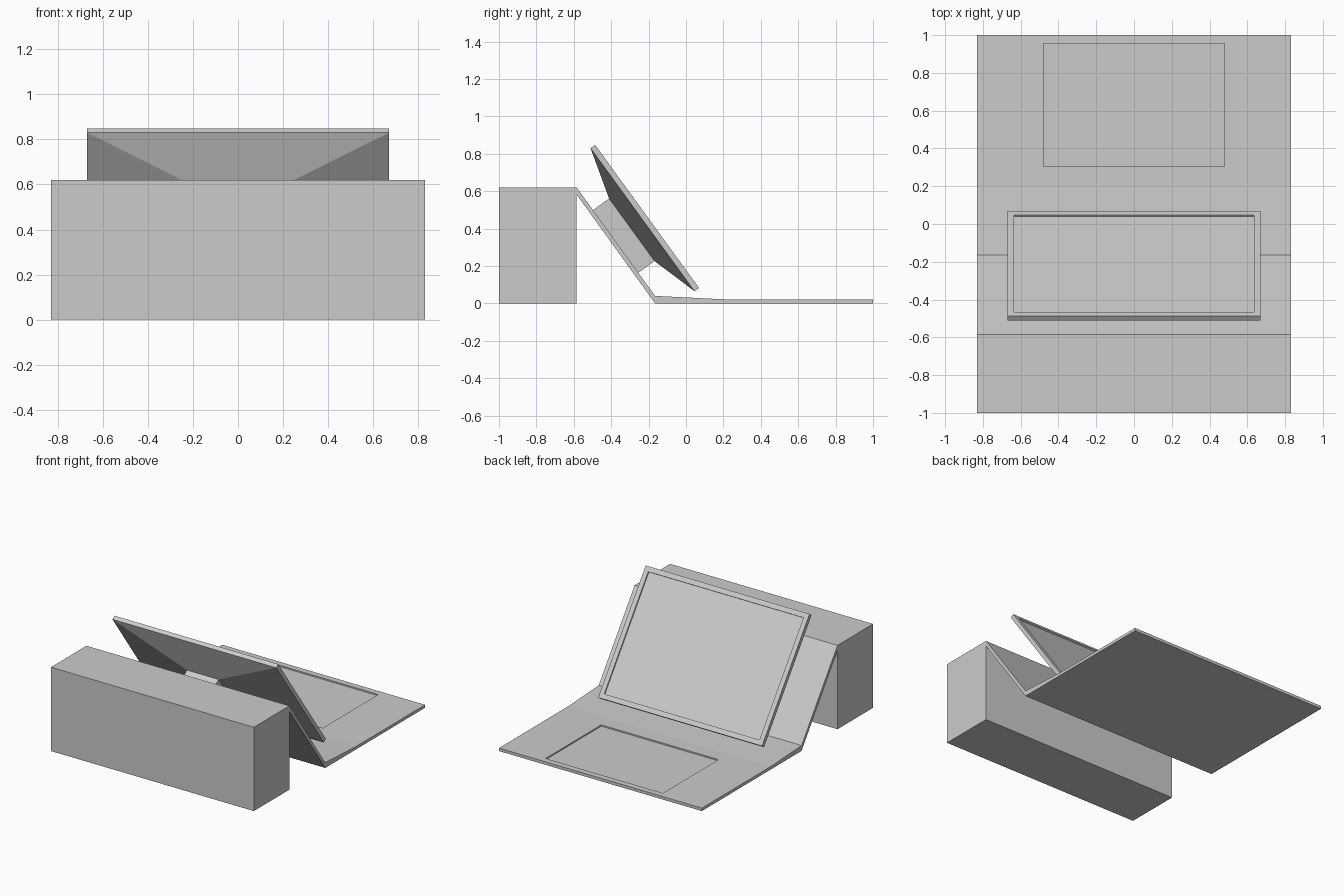
import bpy, bmesh, math
from mathutils import Matrix, Vector

if "Cube" in bpy.data.objects:
    bpy.data.objects.remove(bpy.data.objects["Cube"])


def make(name, bm):
    bmesh.ops.recalc_face_normals(bm, faces=bm.faces)
    mesh = bpy.data.meshes.new(name)
    bm.to_mesh(mesh)
    bm.free()
    ob = bpy.data.objects.new(name, mesh)
    bpy.context.collection.objects.link(ob)
    return ob


def loft(name, rings, mat=Matrix()):
    """Closed solid from rectangles (half_x, y_min, y_max, z)."""
    bm = bmesh.new()
    loops = [[bm.verts.new(mat @ Vector(p)) for p in
              ((-x, a, z), (x, a, z), (x, b, z), (-x, b, z))]
             for x, a, b, z in rings]
    for lo, hi in zip(loops, loops[1:]):
        for i in range(4):
            j = (i + 1) % 4
            bm.faces.new((lo[i], lo[j], hi[j], hi[i]))
    bm.faces.new(loops[0][::-1])
    bm.faces.new(loops[-1])
    return make(name, bm)


def extrude_profile(name, pts, half_x):
    """Side profile of (y, z) points extruded across x."""
    bm = bmesh.new()
    face = bm.faces.new([bm.verts.new((-half_x, y, z)) for y, z in pts])
    ext = bmesh.ops.extrude_face_region(bm, geom=[face])
    verts = [v for v in ext["geom"] if isinstance(v, bmesh.types.BMVert)]
    bmesh.ops.translate(bm, verts=verts, vec=(2 * half_x, 0, 0))
    return make(name, bm)


W = 0.83

# Front block
loft("front_block", [(W, -1, -0.585, 0), (W, -1, -0.585, 0.62)])

# Sloped back panel folding into the flat base plate
cover = extrude_profile("folded_cover", [
    (-0.585, 0.62), (-0.165, 0.04), (0.2, 0.022), (1, 0.022),
    (1, 0), (-0.165, 0), (-0.585, 0.582)], W)

# Shallow tray cut in the base plate
cutter = loft("tray_cutter", [(0.48, 0.305, 0.955, 0.012), (0.48, 0.305, 0.955, 0.1)])
cutter.hide_render = True
mod = cover.modifiers.new("tray", 'BOOLEAN')
mod.operation = 'DIFFERENCE'
mod.solver = 'EXACT'
mod.object = cutter
bpy.context.view_layer.objects.active = cover
bpy.ops.object.modifier_apply(modifier=mod.name)
bpy.data.objects.remove(cutter)

# Tilted frame: local y runs up the slope, local z is the screen normal
c, s = math.cos(math.radians(54)), math.sin(math.radians(54))
tilt = Matrix(((-1, 0, 0, 0),
               (0, -c, s, -0.2325),
               (0, s, c, 0.4475),
               (0, 0, 0, 1)))

# Screen with tapered back and recessed display
loft("screen", [
    (0.13, -0.217, 0.197, -0.078),
    (0.67, -0.4725, 0.4725, 0),
    (0.67, -0.4725, 0.4725, 0.03),
    (0.635, -0.437, 0.437, 0.03),
    (0.635, -0.437, 0.437, 0.02)], tilt)

# Mount joining screen and sloped panel
loft("screen_mount", [(0.13, -0.217, 0.197, -0.187),
                      (0.13, -0.217, 0.197, -0.078)], tilt)
